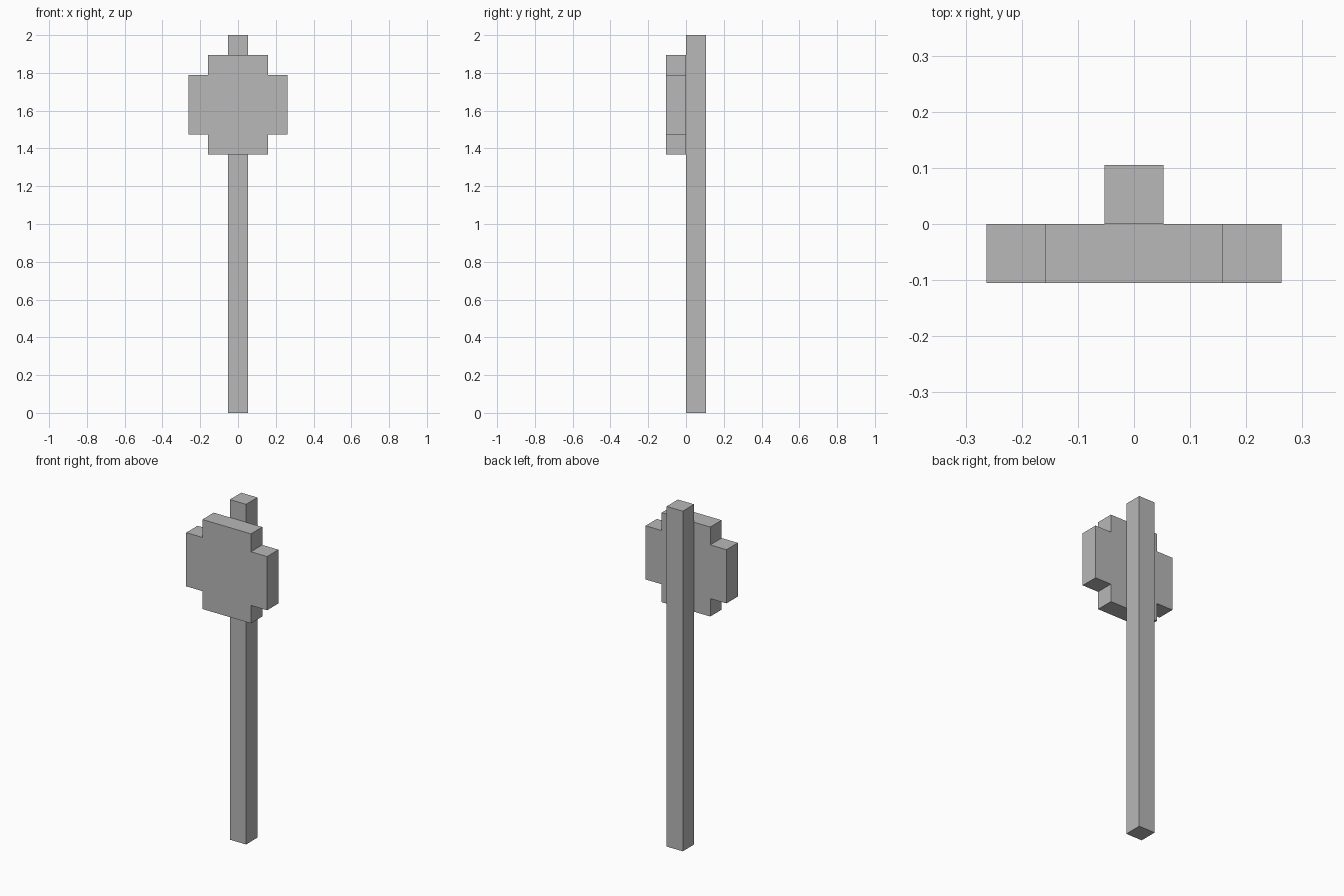
import bpy
import bmesh

cube = bpy.data.objects.get("Cube")
if cube:
    bpy.data.objects.remove(cube, do_unlink=True)

U = 2 / 19  # one block of the design

grey = bpy.data.materials.new("plain grey")
colour = (0.48, 0.48, 0.48, 1)
grey.use_nodes = True
grey.diffuse_color = colour
grey.node_tree.nodes["Principled BSDF"].inputs["Base Color"].default_value = colour


def extruded(name, half_outline, y_front, y_back):
    """Mirror a right-hand (x, z) outline, in blocks, and extrude it along y."""
    outline = half_outline + [(-x, z) for x, z in reversed(half_outline)]
    bm = bmesh.new()
    face = bm.faces.new([bm.verts.new((x * U, y_front * U, z * U)) for x, z in outline])
    result = bmesh.ops.extrude_face_region(bm, geom=[face], use_keep_orig=True)
    moved = [v for v in result["geom"] if isinstance(v, bmesh.types.BMVert)]
    bmesh.ops.translate(bm, verts=moved, vec=(0, (y_back - y_front) * U, 0))
    bmesh.ops.recalc_face_normals(bm, faces=bm.faces)
    mesh = bpy.data.meshes.new(name)
    bm.to_mesh(mesh)
    bm.free()
    mesh.materials.append(grey)
    obj = bpy.data.objects.new(name, mesh)
    bpy.context.collection.objects.link(obj)
    return obj


# Square post, standing behind the sign
extruded("post", [(0.5, 0), (0.5, 19)], 0, 1)

# Stepped sign board on the front of the post
extruded("sign_board",
         [(1.5, 13), (1.5, 14), (2.5, 14), (2.5, 17), (1.5, 17), (1.5, 18)],
         -1, 0)
